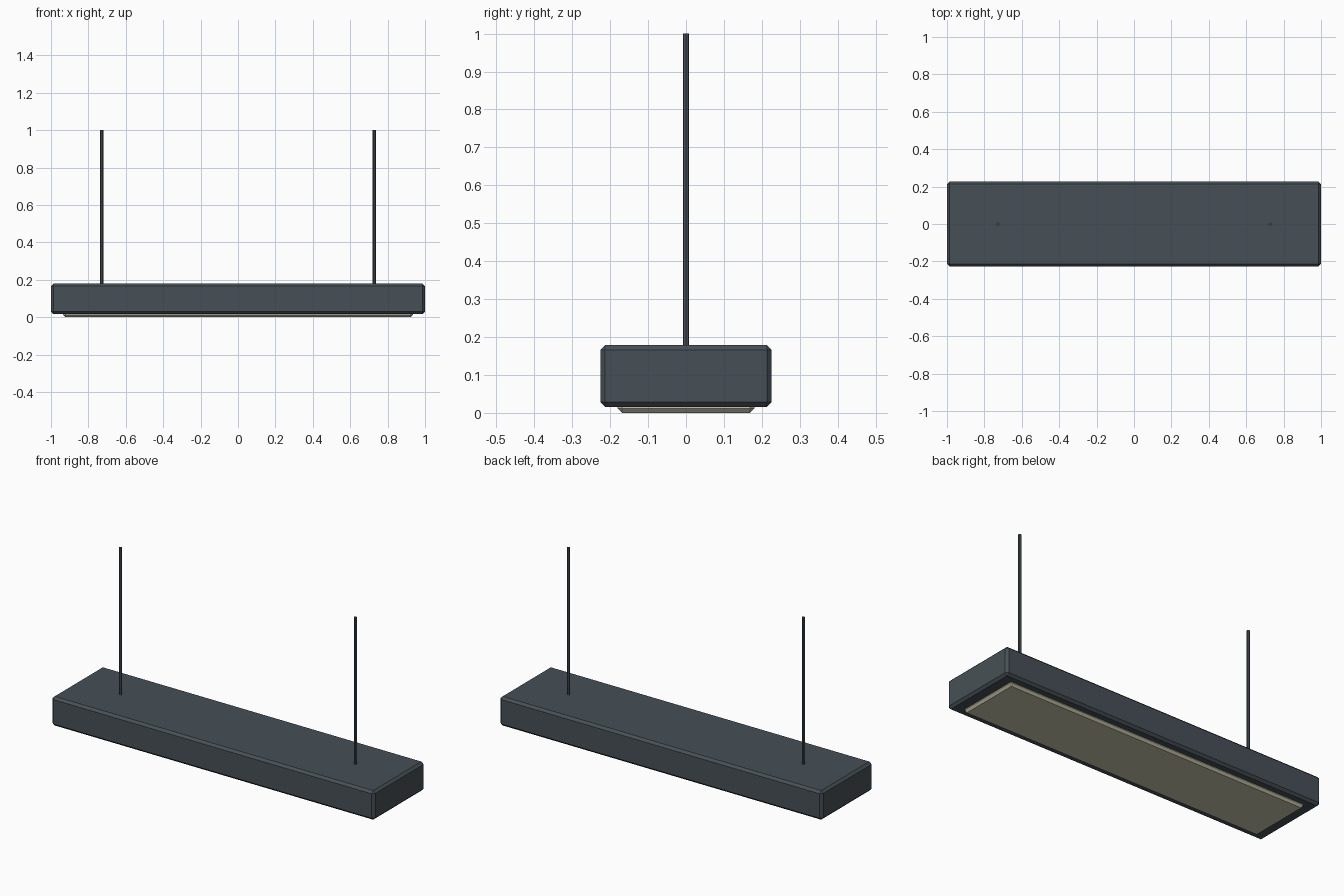
import bpy

if "Cube" in bpy.data.objects:
    bpy.data.objects.remove(bpy.data.objects["Cube"])


def material(name, srgb):
    lin = [((c / 255 + 0.055) / 1.055) ** 2.4 for c in srgb]
    m = bpy.data.materials.new(name)
    m.diffuse_color = (*lin, 1)
    m.use_nodes = True
    m.node_tree.nodes["Principled BSDF"].inputs["Base Color"].default_value = m.diffuse_color
    return m


graphite = material("graphite metal", (71, 80, 86))
warm_white = material("warm diffuser", (200, 197, 172))


def bevelled_box(name, size, z0, z1, bevel, mat):
    bpy.ops.mesh.primitive_cube_add(size=1, location=(0, 0, (z0 + z1) / 2))
    ob = bpy.context.object
    ob.name = name
    ob.scale = (size[0], size[1], z1 - z0)
    bpy.ops.object.transform_apply(location=False, rotation=False, scale=True)
    mod = ob.modifiers.new("chamfer", 'BEVEL')
    mod.width = bevel
    mod.segments = 1
    ob.data.materials.append(mat)
    return ob


# Long lamp body and the light panel set into its underside
bevelled_box("housing", (2.0, 0.452), 0.016, 0.179, 0.013, graphite)
bevelled_box("light_panel", (1.87, 0.362), 0.0, 0.035, 0.012, warm_white)

# Two suspension rods
for side, x in (("left", -0.728), ("right", 0.728)):
    z0, z1 = 0.17, 1.0
    bpy.ops.mesh.primitive_cylinder_add(vertices=8, radius=0.0085, depth=z1 - z0,
                                        location=(x, 0, (z0 + z1) / 2))
    rod = bpy.context.object
    rod.name = side + "_rod"
    rod.data.materials.append(graphite)
